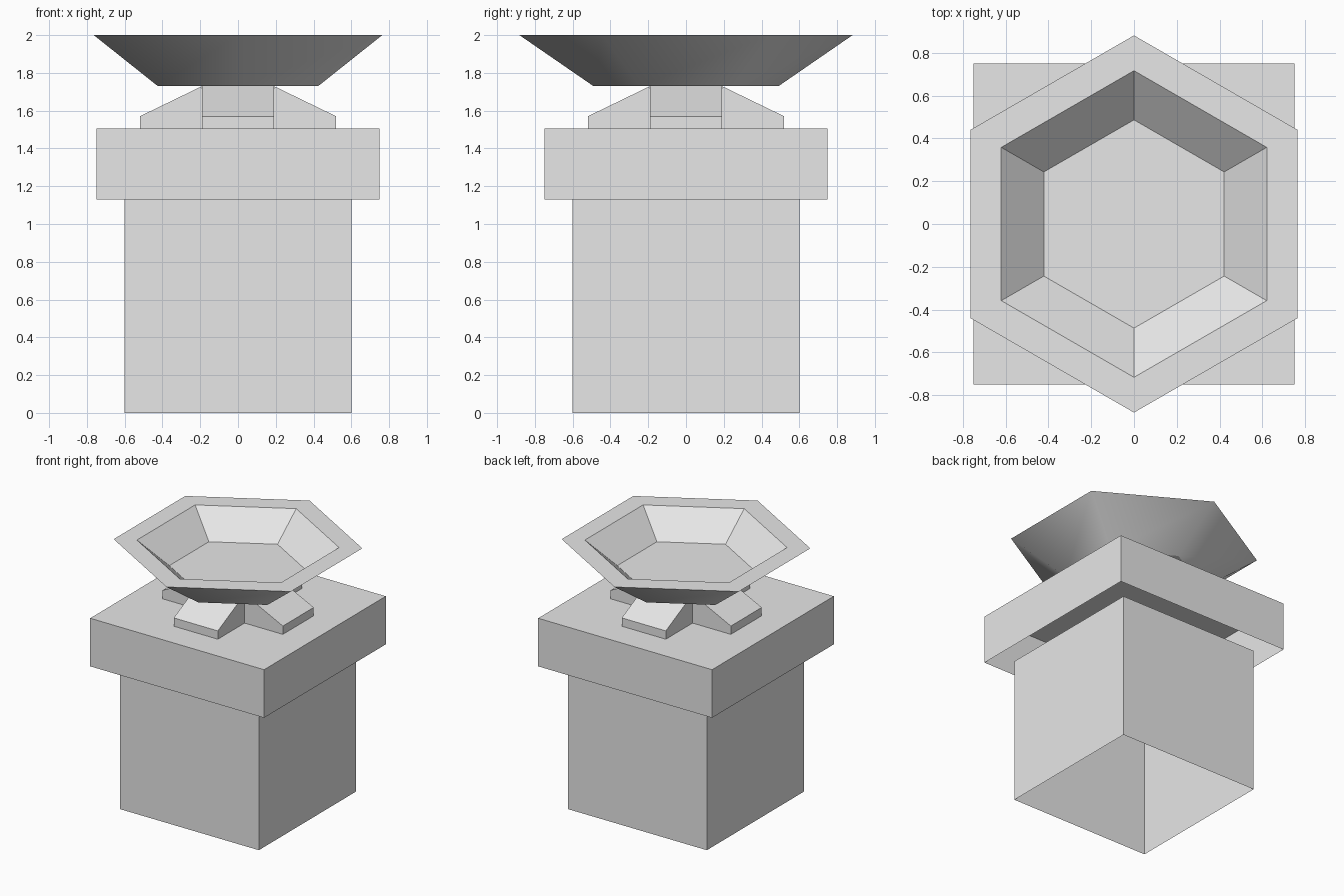
import bpy, bmesh, math

cube = bpy.data.objects.get("Cube")
if cube:
    bpy.data.objects.remove(cube, do_unlink=True)

stone = bpy.data.materials.new("grey stone")
stone.use_nodes = True
GREY = (0.8, 0.8, 0.8, 1.0)
stone.diffuse_color = GREY
stone.node_tree.nodes["Principled BSDF"].inputs["Base Color"].default_value = GREY


def finish(name, bm):
    mesh = bpy.data.meshes.new(name)
    bm.to_mesh(mesh)
    bm.free()
    mesh.materials.append(stone)
    obj = bpy.data.objects.new(name, mesh)
    bpy.context.collection.objects.link(obj)
    return obj


def ring(bm, sides, radius, z, turn):
    step = math.tau / sides
    return [bm.verts.new((radius * math.cos(turn + i * step),
                          radius * math.sin(turn + i * step), z))
            for i in range(sides)]


def bridge(bm, a, b):
    n = len(a)
    return [bm.faces.new((a[i], a[(i + 1) % n], b[(i + 1) % n], b[i]))
            for i in range(n)]


def square_shell(name, half, bottom, top, closed_top):
    """Thin square box with an open underside."""
    bm = bmesh.new()
    radius = half * math.sqrt(2)
    low = ring(bm, 4, radius, bottom, math.pi / 4)
    high = ring(bm, 4, radius, top, math.pi / 4)
    bridge(bm, low, high)
    if closed_top:
        bm.faces.new(high)
    return finish(name, bm)


# Pedestal body and its overhanging hollow cap
square_shell("pedestal_body", 0.60, 0.0, 1.13, False)
square_shell("pedestal_cap", 0.75, 1.13, 1.505, True)

# Four sloping feet forming a cross under the bowl
HALF = 0.19
PROFILE = [(HALF, 1.505), (0.52, 1.505), (0.52, 1.57), (HALF, 1.73)]
for i, name in enumerate(("left_foot", "back_foot", "right_foot", "front_foot")):
    bm = bmesh.new()
    near = [bm.verts.new((x, -HALF, z)) for x, z in PROFILE]
    far = [bm.verts.new((x, HALF, z)) for x, z in PROFILE]
    bm.faces.new(near)
    bm.faces.new(far[::-1])
    for k in (1, 2):
        bm.faces.new((near[k], far[k], far[k + 1], near[k + 1]))
    bmesh.ops.recalc_face_normals(bm, faces=bm.faces)
    finish(name, bm).rotation_euler.z = i * math.pi / 2

# Hexagonal bowl: smooth outside, faceted flat inside
bm = bmesh.new()
rings = [ring(bm, 6, r, z, math.pi / 6)
         for r, z in ((0.49, 1.73), (0.882, 2.0), (0.717, 2.0), (0.487, 1.81))]
outside = bridge(bm, rings[0], rings[1])
bridge(bm, rings[1], rings[2])
bridge(bm, rings[2], rings[3])
bm.faces.new(rings[3])
bm.faces.new(rings[0][::-1])
for face in outside:
    face.smooth = True
finish("bowl", bm)
